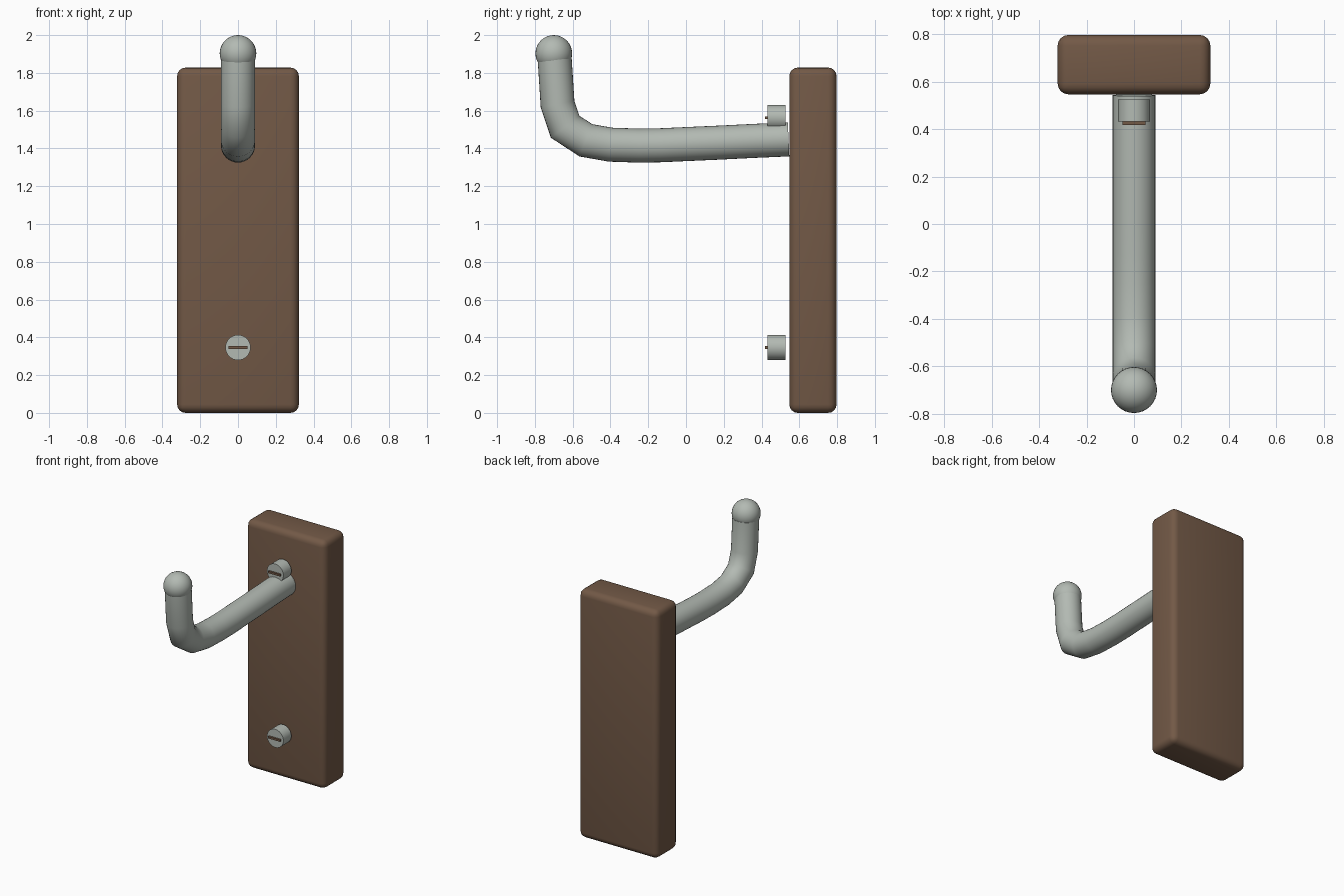
import bpy
import bmesh
import math
from mathutils import Matrix, Vector

if "Cube" in bpy.data.objects:
    bpy.data.objects.remove(bpy.data.objects["Cube"])


def make_material(name, rgb):
    mat = bpy.data.materials.new(name)
    mat.use_nodes = True
    mat.diffuse_color = (*rgb, 1)
    mat.node_tree.nodes["Principled BSDF"].inputs["Base Color"].default_value = (*rgb, 1)
    return mat


wood = make_material("brown wood", (0.17, 0.1, 0.062))
metal = make_material("grey metal", (0.45, 0.49, 0.45))


def finish(name, bm, mat, smooth=True):
    bmesh.ops.recalc_face_normals(bm, faces=bm.faces)
    mesh = bpy.data.meshes.new(name)
    bm.to_mesh(mesh)
    bm.free()
    mesh.materials.append(mat)
    obj = bpy.data.objects.new(name, mesh)
    bpy.context.collection.objects.link(obj)
    if smooth:
        bpy.ops.object.select_all(action="DESELECT")
        obj.select_set(True)
        bpy.context.view_layer.objects.active = obj
        bpy.ops.object.shade_smooth_by_angle(angle=math.radians(40))
    return obj


def box(name, center, size, mat, bevel=0):
    bm = bmesh.new()
    bmesh.ops.create_cube(bm, size=1, matrix=Matrix.Translation(center) @ Matrix.Diagonal((*size, 1)))
    if bevel:
        bmesh.ops.bevel(bm, geom=bm.edges[:], offset=bevel, segments=4, profile=0.5, affect="EDGES")
    return finish(name, bm, mat, smooth=bevel > 0)


def tube(name, path, radius, sides, mat):
    """Sweep a circle along (y, z) points, mitred at each bend."""
    bm = bmesh.new()
    pts = [Vector((0, y, z)) for y, z in path]
    rings = []
    for i, p in enumerate(pts):
        before = (p - pts[i - 1]).normalized() if i else (pts[1] - p).normalized()
        after = (pts[i + 1] - p).normalized() if i < len(pts) - 1 else before
        tangent = (before + after).normalized()
        across = Vector((1, 0, 0))
        up = tangent.cross(across) / tangent.dot(before)
        angles = [2 * math.pi * k / sides for k in range(sides)]
        rings.append([bm.verts.new(p + radius * (across * math.cos(a) + up * math.sin(a)))
                      for a in angles])
    for a, b in zip(rings, rings[1:]):
        for k in range(sides):
            n = (k + 1) % sides
            bm.faces.new((a[k], a[n], b[n], b[k]))
    bm.faces.new(rings[0])
    bm.faces.new(rings[-1])
    return finish(name, bm, mat)


# Wall board with rounded edges
box("backboard", (0, 0.672, 0.914), (0.644, 0.25, 1.828), wood, bevel=0.045)

# Bent hook arm
arm_path = [(0.543, 1.448), (0.36, 1.44), (0.18, 1.431), (0, 1.423), (-0.13, 1.417), (-0.25, 1.415),
            (-0.4, 1.42), (-0.53, 1.443), (-0.64, 1.515), (-0.68, 1.635), (-0.695, 1.87)]
tube("hook_arm", arm_path, 0.09, 32, metal)

# Ball at the tip of the hook
bm = bmesh.new()
bmesh.ops.create_uvsphere(bm, u_segments=32, v_segments=16, radius=0.097,
                          matrix=Matrix.Translation((0, -0.7, 1.903)))
finish("hook_ball", bm, metal)

# Screws, each with a thin slot bar on its head
for label, z in (("upper", 1.563), ("lower", 0.346)):
    bm = bmesh.new()
    bmesh.ops.create_cone(bm, cap_ends=True, segments=32, radius1=0.067, radius2=0.067, depth=0.093,
                          matrix=Matrix.Translation((0, 0.479, z)) @ Matrix.Rotation(math.pi / 2, 4, "X"))
    finish(label + "_screw", bm, metal)
    box(label + "_screw_slot", (0, 0.43, z), (0.098, 0.024, 0.014), wood)
